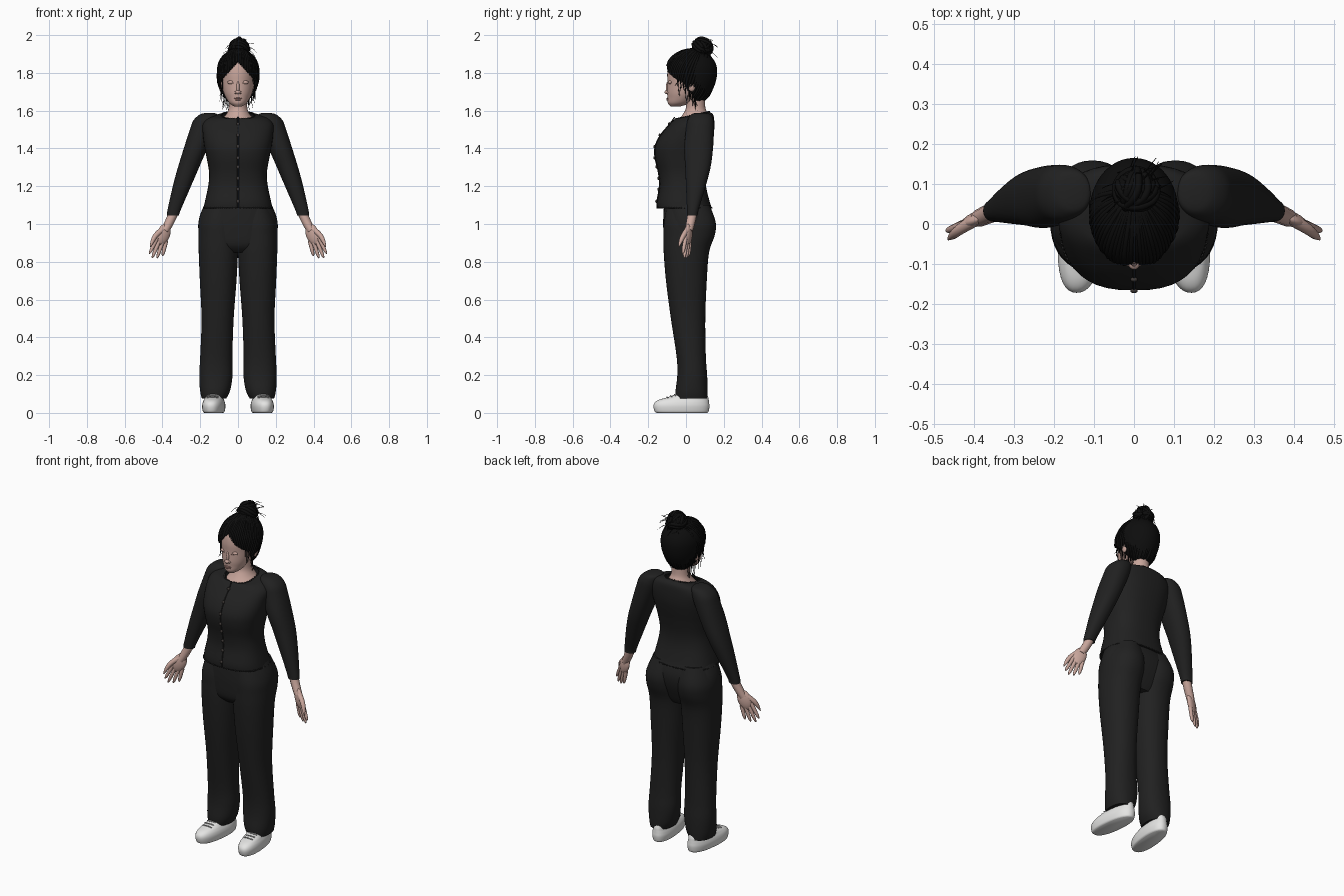
import bpy, bmesh, math, random
from mathutils import Matrix, Vector

random.seed(4)
if "Cube" in bpy.data.objects:
    bpy.data.objects.remove(bpy.data.objects["Cube"])


def material(name, r, g, b, rough=0.7):
    m = bpy.data.materials.new(name)
    m.use_nodes = True
    m.diffuse_color = (r, g, b, 1)
    node = m.node_tree.nodes["Principled BSDF"]
    node.inputs["Base Color"].default_value = (r, g, b, 1)
    node.inputs["Roughness"].default_value = rough
    return m


CLOTH = material("black cloth", .015, .015, .015)
HAIR = material("black hair", .004, .004, .004)
SKIN = material("skin", .58, .38, .33)
LIP = material("lip rose", .46, .25, .22)
WHITE = material("white shoe", .78, .78, .77)
LACE = material("grey lace", .5, .5, .5)
TRIM = material("dark trim", .05, .042, .038)


def finish(name, bm, mat, mirror=False):
    me = bpy.data.meshes.new(name)
    bmesh.ops.recalc_face_normals(bm, faces=bm.faces)
    bm.to_mesh(me)
    bm.free()
    me.polygons.foreach_set("use_smooth", [True] * len(me.polygons))
    me.set_sharp_from_angle(angle=math.radians(50))
    me.materials.append(mat)
    ob = bpy.data.objects.new(name, me)
    bpy.context.collection.objects.link(ob)
    if mirror:
        ob.modifiers.new("Mirror", "MIRROR").use_mirror_merge = False
    return ob


def dense(rings, steps=5):
    """Smoothly fill in between rings of (z, centre x, half width, front y, back y, tilt)."""
    rings = [Vector(tuple(r) + (0,) * (6 - len(r))) for r in rings]
    out = []
    for i in range(len(rings) - 1):
        a, b = rings[max(i - 1, 0)], rings[i]
        c, d = rings[i + 1], rings[min(i + 2, len(rings) - 1)]
        for k in range(steps):
            t = k / steps
            out.append(b + (c - a) * (t / 2) + (a * 2 - b * 5 + c * 4 - d) * (t * t / 2)
                       + (b * 3 - a - c * 3 + d) * (t ** 3 / 2))
    return out + [rings[-1]]


def outline(ring, power=2.0, count=40):
    z, cx, rx, yf, yb, tilt = ring
    pts = []
    for i in range(count):
        a = math.tau * i / count
        c, s = math.cos(a), math.sin(a)
        y = math.copysign(abs(s) ** (2 / power), s) * (yb - yf) / 2
        x = cx + rx * math.copysign(abs(c) ** (2 / power), c)
        pts.append(Vector((x, (yf + yb) / 2 + y, z + tilt * y)))
    return pts


def loft(name, rings, mat, power=2.0, mirror=False, cap_top=True, splay=0):
    bm = bmesh.new()
    rows = [[bm.verts.new((p.x - splay * p.y, p.y, p.z)) for p in outline(r, power)]
            for r in dense(rings)]
    n = len(rows[0])
    for lo, hi in zip(rows, rows[1:]):
        for i in range(n):
            bm.faces.new((lo[i], lo[(i + 1) % n], hi[(i + 1) % n], hi[i]))
    bm.faces.new(rows[0])
    if cap_top:
        bm.faces.new(rows[-1])
    return finish(name, bm, mat, mirror)


def balls(name, items, mat, mirror=False, seg=16):
    """Several ellipsoids in one object, each given as (centre, sizes)."""
    bm = bmesh.new()
    for centre, size in items:
        bmesh.ops.create_uvsphere(bm, u_segments=seg, v_segments=seg // 2, radius=1,
                                  matrix=Matrix.Translation(centre) @ Matrix.Diagonal((*size, 1)))
    return finish(name, bm, mat, mirror)


def strands(name, paths, mat, sides=1, smooth=4):
    """Round tubes along paths of (point, radius)."""
    cu = bpy.data.curves.new(name, "CURVE")
    cu.dimensions = "3D"
    cu.bevel_depth, cu.bevel_resolution, cu.resolution_u = 1, sides, smooth
    cu.use_fill_caps = True
    for path in paths:
        sp = cu.splines.new("NURBS")
        sp.points.add(len(path) - 1)
        for pt, (co, r) in zip(sp.points, path):
            pt.co, pt.radius = (*co, 1), r
        sp.order_u, sp.use_endpoint_u, sp.use_smooth = 3, True, True
    cu.materials.append(mat)
    ob = bpy.data.objects.new(name, cu)
    bpy.context.collection.objects.link(ob)


def both(paths):
    return paths + [[((-p[0], p[1], p[2]), r) for p, r in path] for path in paths]


# Cardigan body and sleeves
TORSO = [(1.085, 0, .182, -.152, .137), (1.12, 0, .175, -.153, .125), (1.2, 0, .158, -.14, .106),
         (1.27, 0, .153, -.145, .105), (1.35, 0, .166, -.163, .12), (1.41, 0, .178, -.163, .135),
         (1.47, 0, .186, -.135, .147), (1.53, 0, .187, -.085, .15),
         (1.566, 0, .15, -.06, .145, .1), (1.576, 0, .087, -.052, .122, .22)]
loft("cardigan_body", TORSO, CLOTH, 2.5, cap_top=False)
loft("sleeves", [(1.045, .345, .032, .005, .062), (1.075, .338, .035, .005, .067),
                 (1.2, .297, .048, 0, .104), (1.3, .262, .056, -.004, .13),
                 (1.4, .225, .062, -.01, .143), (1.5, .19, .065, 0, .148),
                 (1.55, .173, .062, .008, .145), (1.58, .155, .046, .028, .13),
                 (1.588, .15, .02, .05, .1)], CLOTH, 2.2, mirror=True)

# Cardigan trim: edging beads, placket and buttons
body = dense(TORSO)
edge = outline(body[0], 2.5, 90) + outline(body[-1], 2.5, 50)
balls("edging_beads", [(p, (.005, .005, .004)) for p in edge], CLOTH, seg=8)
strands("placket", [[((0, r[3], r[0]), .004) for r in body[:-5]]], CLOTH)
buttons = [min(body, key=lambda r: abs(r[0] - 1.12 - .058 * i)) for i in range(8)]
balls("buttons", [((0, r[3] - .004, r[0]), (.009, .006, .009)) for r in buttons], TRIM)

# Trousers
loft("trouser_seat", [(.85, 0, .1, -.08, .09), (.89, 0, .19, -.112, .11), (.97, 0, .21, -.12, .138),
                      (1.04, 0, .203, -.12, .142), (1.12, 0, .17, -.115, .115)], CLOTH, 2.3)
loft("trouser_legs", [(.075, .127, .064, -.055, .112), (.12, .121, .08, -.055, .114),
                      (.2, .117, .088, -.046, .112), (.3, .115, .085, -.05, .105),
                      (.5, .108, .085, -.08, .102), (.7, .105, .097, -.106, .11),
                      (.85, .104, .104, -.118, .122), (.94, .104, .106, -.119, .152),
                      (1.01, .102, .103, -.117, .157), (1.1, .09, .08, -.1, .125)],
     CLOTH, 2.2, mirror=True)

# Shoes with laces
loft("shoes", [(0, .126, .048, -.155, .112), (.008, .126, .055, -.166, .12),
               (.035, .126, .059, -.172, .124), (.055, .126, .056, -.165, .122),
               (.07, .126, .05, -.142, .12), (.082, .126, .046, -.1, .118),
               (.098, .124, .042, -.055, .112)], WHITE, 2.3, mirror=True, splay=.1)
strands("laces", both([[((.105, y, z - .004), .003), ((.135, y - .012, z + .006), .003),
                        ((.165, y, z - .004), .003)]
                       for y, z in ((-.055, .096), (-.075, .09), (-.095, .084))]), LACE)

# Hands
heading = Vector((.35, -.12, -.93)).normalized()
across = Vector((.85, -.4, .37))
across = (across - heading * across.dot(heading)).normalized()
palm_mid = Vector((.395, .012, .945))
basis = Matrix((across, heading.cross(across), heading)).transposed().to_4x4()
bm = bmesh.new()
bmesh.ops.create_uvsphere(bm, u_segments=20, v_segments=12, radius=1,
                          matrix=Matrix.Translation(palm_mid) @ basis @ Matrix.Diagonal((.038, .018, .06, 1)))
finish("palms", bm, SKIN, True)
fingers = [[((.338, .036, 1.07), .026), ((.355, .029, 1.02), .025), (palm_mid - heading * .02, .022)]]
for off, length in ((-.028, .068), (-.01, .09), (.009, .1), (.026, .085)):
    base = palm_mid + heading * .025 + across * off
    tip = base + heading * (length + .015) + across * off * .4
    fingers.append([(base, .011), (base.lerp(tip, .5), .0105), (base.lerp(tip, .92), .008), (tip, .002)])
fingers.append([(palm_mid - heading * .025 + across * .012, .016), ((.435, -.012, .945), .014),
                ((.455, -.03, .905), .011), ((.464, -.038, .88), .003)])
strands("wrists_and_fingers", both(fingers), SKIN, 3)

# Neck, head and face
loft("neck", [(1.555, 0, .083, -.05, .118, .2), (1.585, 0, .06, -.018, .112, .1),
              (1.62, 0, .049, 0, .102), (1.69, 0, .05, -.01, .1)], SKIN)
loft("head", [(1.622, 0, .02, -.082, -.03), (1.64, 0, .046, -.096, .02), (1.67, 0, .065, -.098, .06),
              (1.7, 0, .077, -.1, .09), (1.75, 0, .087, -.098, .12), (1.8, 0, .091, -.099, .13),
              (1.85, 0, .084, -.089, .125), (1.89, 0, .058, -.06, .1), (1.905, 0, .02, -.01, .05)], SKIN)
balls("nose", [((0, -.1, 1.698), (.014, .014, .011)), ((0, -.095, 1.722), (.009, .012, .033))], SKIN)
balls("eyelids_and_ears", [((.037, -.084, 1.75), (.019, .01, .01)), ((.012, -.097, 1.696), (.008, .009, .007)),
                           ((.09, .03, 1.735), (.012, .022, .034))], SKIN, True)
balls("lips", [((0, -.096, 1.665), (.021, .007, .004)), ((0, -.096, 1.658), (.017, .008, .005))], LIP)
strands("lash_lines", both([[((.02, -.097, 1.745), .001), ((.037, -.096, 1.742), .0012),
                             ((.055, -.083, 1.745), .001)]]), LIP)


# Hair cap, cut along the hairline
def scalp(d, k=1.0):
    return Vector((d.x * .11 * k, .035 + d.y * (.13 if d.y > 0 else .14) * k,
                   1.81 + d.z * (.115 if d.z > 0 else .17) * k))


def below_hairline(p):
    if p.y < -.02:
        return p.z < 1.862 - 1.1 * abs(p.x)
    return p.z < 1.752 - 1.2 * (p.y + .02)


bm = bmesh.new()
bmesh.ops.create_uvsphere(bm, u_segments=96, v_segments=64, radius=1)
for v in bm.verts:
    v.co = scalp(v.co.copy())
bmesh.ops.delete(bm, geom=[f for f in bm.faces if below_hairline(f.calc_center_median())],
                 context="FACES")
finish("hair_cap", bm, HAIR)

# Swept locks running from the hairline up to the bun
crown = Vector((0, .38, 1.1)).normalized()
locks, wisps = [], []
for i in range(84):
    turn = math.tau * i / 84
    lift = 1.3
    while lift > -1.2:
        d = Vector((math.sin(turn) * math.cos(lift), -math.cos(turn) * math.cos(lift), math.sin(lift)))
        if below_hairline(scalp(d)):
            break
        lift -= .02
    k = random.uniform(.99, 1.025)
    locks.append([(scalp(d.lerp(crown, t).normalized(), k), .0075 - .003 * abs(t - .5))
                  for t in (0, .12, .3, .5, .7, .88, 1)])
    # Loose wisps at temples and nape
    if abs(math.sin(turn)) > .75 or math.cos(turn) < 0:
        p = scalp(d, .98)
        drop = random.uniform(.03, .1)
        if p.z - drop < 1.6:
            drop = p.z - 1.6
        sway = Vector((random.uniform(-.012, .012), random.uniform(-.012, .012), 0))
        wisps.append([(p, .003), (p + sway - Vector((0, 0, drop / 2)), .002),
                      (p - sway - Vector((0, 0, drop)), .0008)])
strands("hair_locks", locks, HAIR)

# Bun of wound strands with flyaway hairs
bun = Vector((.005, .085, 1.932))
balls("bun_core", [(bun, (.05, .052, .046))], HAIR, seg=24)
coils = []
for i in range(16):
    u = Vector([random.gauss(0, 1) for _ in range(3)]).normalized()
    w = u.orthogonal().normalized()
    v = u.cross(w)
    r = random.uniform(.042, .053)
    coils.append([(bun + (w * math.cos(a) + v * math.sin(a) + u * .25 * math.sin(a * 2)) * r, .0095)
                  for a in (math.tau * j / 12 for j in range(13))])
    for _ in range(2):
        out = Vector((random.uniform(-1, 1), random.uniform(-.6, 1), random.uniform(-.6, .6))).normalized()
        wisps.append([(bun + out * .045, .002), (bun + out * .065 + w * .015, .0013),
                      (bun + out * .07 + w * .035 - Vector((0, 0, .02)), .0007)])
strands("bun_coils", coils, HAIR)
strands("loose_wisps", wisps, HAIR)
